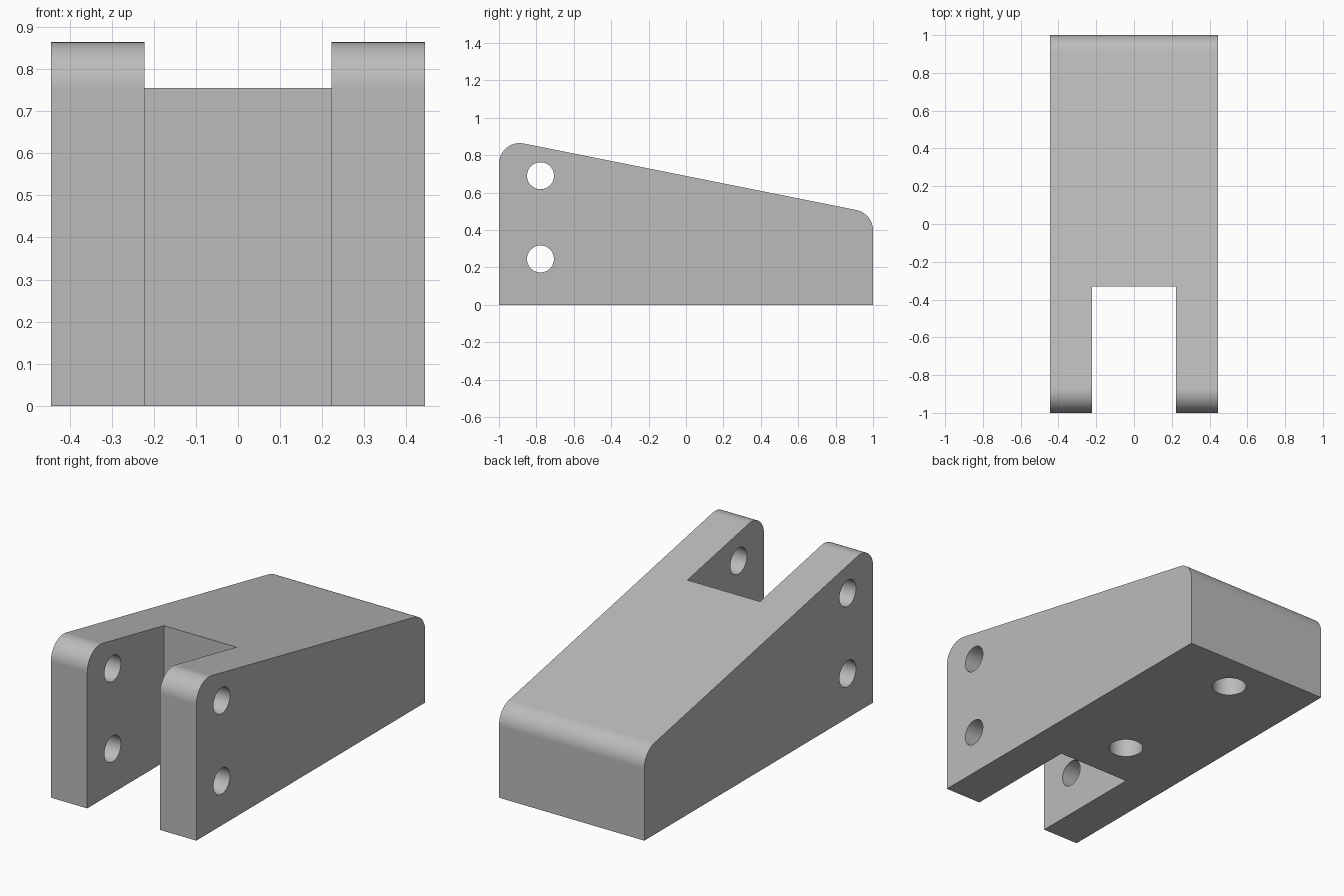
import bpy, bmesh, math
from mathutils import Vector

if "Cube" in bpy.data.objects:
    bpy.data.objects.remove(bpy.data.objects["Cube"], do_unlink=True)

HALF_WIDTH = 0.445
FILLET = 0.111

grey = bpy.data.materials.new("plain grey")
grey.use_nodes = True
colour = (0.5, 0.5, 0.5, 1)
grey.diffuse_color = colour
grey.node_tree.nodes["Principled BSDF"].inputs["Base Color"].default_value = colour


def rounded_corner(corner, before, after, radius, steps=14):
    """Points of an arc tangent to both edges at a profile corner."""
    c = Vector(corner)
    a = (Vector(before) - c).normalized()
    b = (Vector(after) - c).normalized()
    half = a.angle(b) / 2
    centre = c + (a + b).normalized() * radius / math.sin(half)
    start = c + a * radius / math.tan(half) - centre
    end = c + b * radius / math.tan(half) - centre
    return [centre + start.slerp(end, i / steps) * radius / start.slerp(end, i / steps).length
            for i in range(steps + 1)]


def cut(target, cutter):
    """Subtract a cutter from the target, then discard it."""
    cutter.hide_render = True
    mod = target.modifiers.new("cut", 'BOOLEAN')
    mod.operation = 'DIFFERENCE'
    mod.solver = 'EXACT'
    mod.object = cutter
    bpy.ops.object.select_all(action='DESELECT')
    bpy.context.view_layer.objects.active = target
    target.select_set(True)
    bpy.ops.object.modifier_apply(modifier=mod.name)
    bpy.data.objects.remove(cutter, do_unlink=True)


def drill(target, location, radius, depth, rotation=(0, 0, 0)):
    bpy.ops.mesh.primitive_cylinder_add(vertices=48, radius=radius, depth=depth,
                                        location=location, rotation=rotation)
    cut(target, bpy.context.object)


# Wedge-shaped body: side profile (y, z) with rounded upper corners, extruded in x
front_low, back_low = (-1, 0), (1, 0)
back_high, front_high = (1, 0.489), (-1, 0.889)
profile = [Vector(front_low), Vector(back_low)]
profile += rounded_corner(back_high, back_low, front_high, FILLET)
profile += rounded_corner(front_high, back_high, front_low, FILLET)

bm = bmesh.new()
side = bm.faces.new([bm.verts.new((-HALF_WIDTH, p.x, p.y)) for p in profile])
extruded = bmesh.ops.extrude_face_region(bm, geom=[side])
bmesh.ops.translate(bm, vec=(2 * HALF_WIDTH, 0, 0),
                    verts=[v for v in extruded["geom"] if isinstance(v, bmesh.types.BMVert)])
bmesh.ops.recalc_face_normals(bm, faces=bm.faces)
mesh = bpy.data.meshes.new("bracket_body")
bm.to_mesh(mesh)
bm.free()
mesh.materials.append(grey)
body = bpy.data.objects.new("bracket_body", mesh)
bpy.context.collection.objects.link(body)

# Slot between the two front arms
bpy.ops.mesh.primitive_cube_add(size=1, location=(0, -0.83, 0.5))
slot = bpy.context.object
slot.scale = (0.445, 1, 2)
bpy.context.view_layer.update()
cut(body, slot)

# Cross holes through both arms
for z in (0.245, 0.69):
    drill(body, (0, -0.778, z), 0.072, 2, (0, math.pi / 2, 0))

# Blind mounting holes in the underside
for y in (-0.067, 0.778):
    drill(body, (0, y, 0), 0.089, 0.62)

# Smooth curved walls, crisp edges
bpy.ops.object.select_all(action='DESELECT')
body.select_set(True)
bpy.context.view_layer.objects.active = body
bpy.ops.object.shade_smooth_by_angle(angle=math.radians(30))
weighted = body.modifiers.new("even shading", 'WEIGHTED_NORMAL')
weighted.keep_sharp = True
